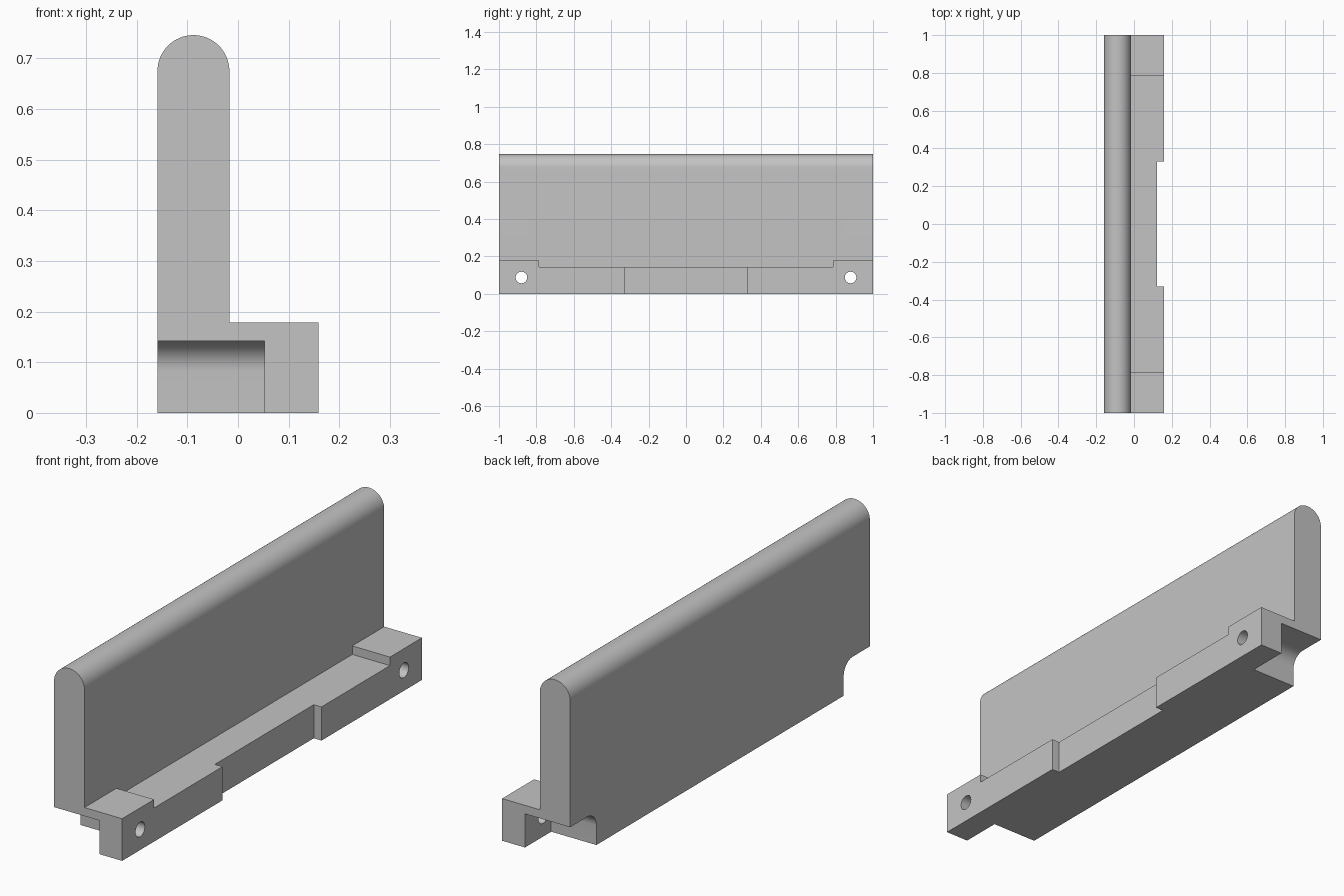
import bpy, bmesh, math
from mathutils import Vector

cube = bpy.data.objects.get("Cube")
if cube:
    bpy.data.objects.remove(cube, do_unlink=True)

grey = bpy.data.materials.new("light grey")
grey.use_nodes = True
grey.diffuse_color = (0.55, 0.55, 0.55, 1)
grey.node_tree.nodes["Principled BSDF"].inputs["Base Color"].default_value = grey.diffuse_color


def arc(cx, cy, r, start, end, steps):
    angles = [math.radians(start + (end - start) * i / steps) for i in range(steps + 1)]
    return [(cx + r * math.cos(a), cy + r * math.sin(a)) for a in angles]


def prism(name, outline, axis, low, high):
    """Extrude an outline along x (points are y, z) or along y (points are x, z)."""
    def place(p, d):
        return Vector((d, p[0], p[1])) if axis == "x" else Vector((p[0], d, p[1]))
    bm = bmesh.new()
    face = bm.faces.new([bm.verts.new(place(p, low)) for p in outline])
    grown = bmesh.ops.extrude_face_region(bm, geom=[face])["geom"]
    shift = place((0, 0), high - low)
    bmesh.ops.translate(bm, vec=shift, verts=[v for v in grown if isinstance(v, bmesh.types.BMVert)])
    bmesh.ops.recalc_face_normals(bm, faces=bm.faces)
    mesh = bpy.data.meshes.new(name)
    bm.to_mesh(mesh)
    bm.free()
    mesh.materials.append(grey)
    obj = bpy.data.objects.new(name, mesh)
    bpy.context.collection.objects.link(obj)
    return obj


def rect(a0, a1, b0, b1):
    return [(a0, b0), (a1, b0), (a1, b1), (a0, b1)]


def cut(target, cutter):
    mod = target.modifiers.new("cut", "BOOLEAN")
    mod.operation, mod.solver, mod.object = "DIFFERENCE", "EXACT", cutter
    bpy.context.view_layer.objects.active = target
    bpy.ops.object.modifier_apply(modifier=mod.name)
    bpy.data.objects.remove(cutter, do_unlink=True)


BACK, WALL, FRONT = -0.159, -0.017, 0.159     # x of the main faces
FOOT, LEDGE, HEIGHT = 0.178, 0.142, 0.746     # z of the main levels
R = (WALL - BACK) / 2

# Upright wall with a rounded top, standing on an L-shaped foot
profile = [(BACK, 0), (FRONT, 0), (FRONT, FOOT), (WALL, FOOT)]
profile += arc((BACK + WALL) / 2, HEIGHT - R, R, 0, 180, 32)
panel = prism("rail_panel", profile, "y", -1, 1)

# Lowered ledge between the end blocks, and shallow recess in the foot
cut(panel, prism("ledge_cutter", rect(-0.787, 0.787, LEDGE, 0.3), "x", WALL, 0.3))
cut(panel, prism("recess_cutter", rect(0.123, 0.3, -0.1, 0.3), "y", -0.33, 0.33))

# Filleted notch under each end, and screw hole through each end block
INNER, FILLET = 0.825, 0.06
for s in (-1, 1):
    notch = [(1.1, -0.1), (INNER, -0.1)]
    notch += arc(INNER + FILLET, LEDGE - FILLET, FILLET, 180, 90, 12) + [(1.1, LEDGE)]
    cut(panel, prism("notch_cutter", [(s * y, z) for y, z in notch], "x", -0.3, 0.052))
    hole = arc(s * 0.88, 0.087, 0.031, 0, 360, 32)[:-1]
    cut(panel, prism("hole_cutter", hole, "x", 0.02, 0.3))

bpy.ops.object.select_all(action="DESELECT")
panel.select_set(True)
bpy.context.view_layer.objects.active = panel
bpy.ops.object.shade_smooth_by_angle(angle=math.radians(30))
